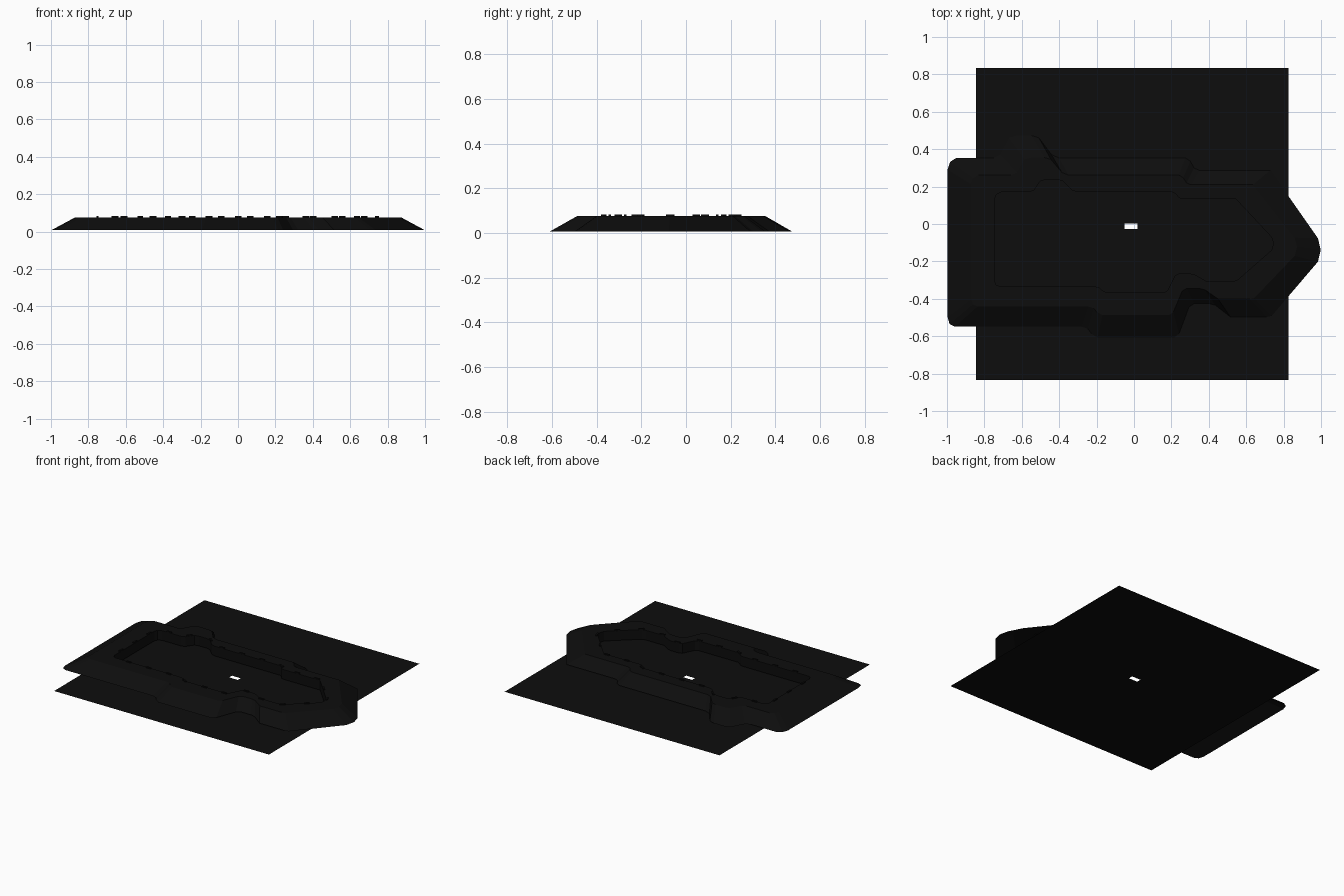
import bpy
from mathutils import Vector, Matrix

if "Cube" in bpy.data.objects:
    bpy.data.objects.remove(bpy.data.objects["Cube"])

black = bpy.data.materials.new("soft black")
black.diffuse_color = (0.004, 0.004, 0.004, 1)
black.use_nodes = True
black.node_tree.nodes["Principled BSDF"].inputs["Base Color"].default_value = black.diffuse_color


def make(name, verts, faces):
    mesh = bpy.data.meshes.new(name)
    mesh.from_pydata(verts, [], faces)
    mesh.materials.append(black)
    obj = bpy.data.objects.new(name, mesh)
    bpy.context.collection.objects.link(obj)
    return obj


# Inner rim outline, clockwise seen from above
RIM = [(-.745, -.305), (-.745, .135), (-.735, .158), (-.71, .17), (-.56, .17),
       (-.535, .18), (-.50, .23), (-.47, .237), (-.41, .237), (-.38, .23),
       (-.33, .18), (-.30, .17), (.205, .17), (.225, .16), (.24, .14), (.26, .133),
       (.545, .133), (.735, -.07), (.746, -.105), (.735, -.14), (.55, -.302),
       (.53, -.305), (.385, -.305), (.325, -.27), (.30, -.265), (.24, -.265),
       (.22, -.275), (.18, -.355), (.16, -.367), (-.145, -.367), (-.17, -.355),
       (-.185, -.34), (-.21, -.334), (-.715, -.334), (-.737, -.326)]
Z_LOW, Z_TOP = 0.008, 0.076


def ring(t, z):
    """Rim outline stretched outwards; t = 0 is the rim, t = 1 the outer foot."""
    return [(x * (1 + .338 * t), y * (1 + .79 * t) + .049 * t, z) for x, y in RIM]


# Embankment: inner wall, flat crown and sloping outer bank
rings = [ring(0, Z_LOW), ring(0, Z_TOP), ring(.5, Z_TOP), ring(1, Z_LOW)]
n = len(RIM)
faces = []
for r in range(len(rings) - 1):
    for i in range(n):
        j = (i + 1) % n
        faces.append((r * n + i, r * n + j, (r + 1) * n + j, (r + 1) * n + i))
make("embankment", [v for r in rings for v in r], faces)

# Ground sheet with a small rectangular opening
xs = (-.845, -.05, .018, .825)
ys = (-.835, -.028, .004, .835)
verts = [(x, y, 0) for y in ys for x in xs]
faces = [(r * 4 + c, r * 4 + c + 1, r * 4 + c + 5, r * 4 + c + 4)
         for r in range(3) for c in range(3) if (r, c) != (1, 1)]
make("ground_sheet", verts, faces)

# Small raised blocks spaced evenly along the rim
verts, faces = [], []
SPACING, next_at, walked = .155, .08, 0
for i in range(n):
    a, b = Vector(RIM[i]), Vector(RIM[(i + 1) % n])
    length = (b - a).length
    along = (b - a).normalized()
    out = Vector((-along.y, along.x))
    while next_at < walked + length:
        p = a + along * (next_at - walked)
        k = len(verts)
        for z in (Z_TOP - .002, Z_TOP + .007):
            for s, o in ((-.018, .001), (.018, .001), (.018, .012), (-.018, .012)):
                q = p + along * s + out * o
                verts.append((q.x, q.y, z))
        faces.append((k + 4, k + 5, k + 6, k + 7))
        faces += [(k + e, k + (e + 1) % 4, k + 4 + (e + 1) % 4, k + 4 + e) for e in range(4)]
        next_at += SPACING
    walked += length
make("rim_blocks", verts, faces)
